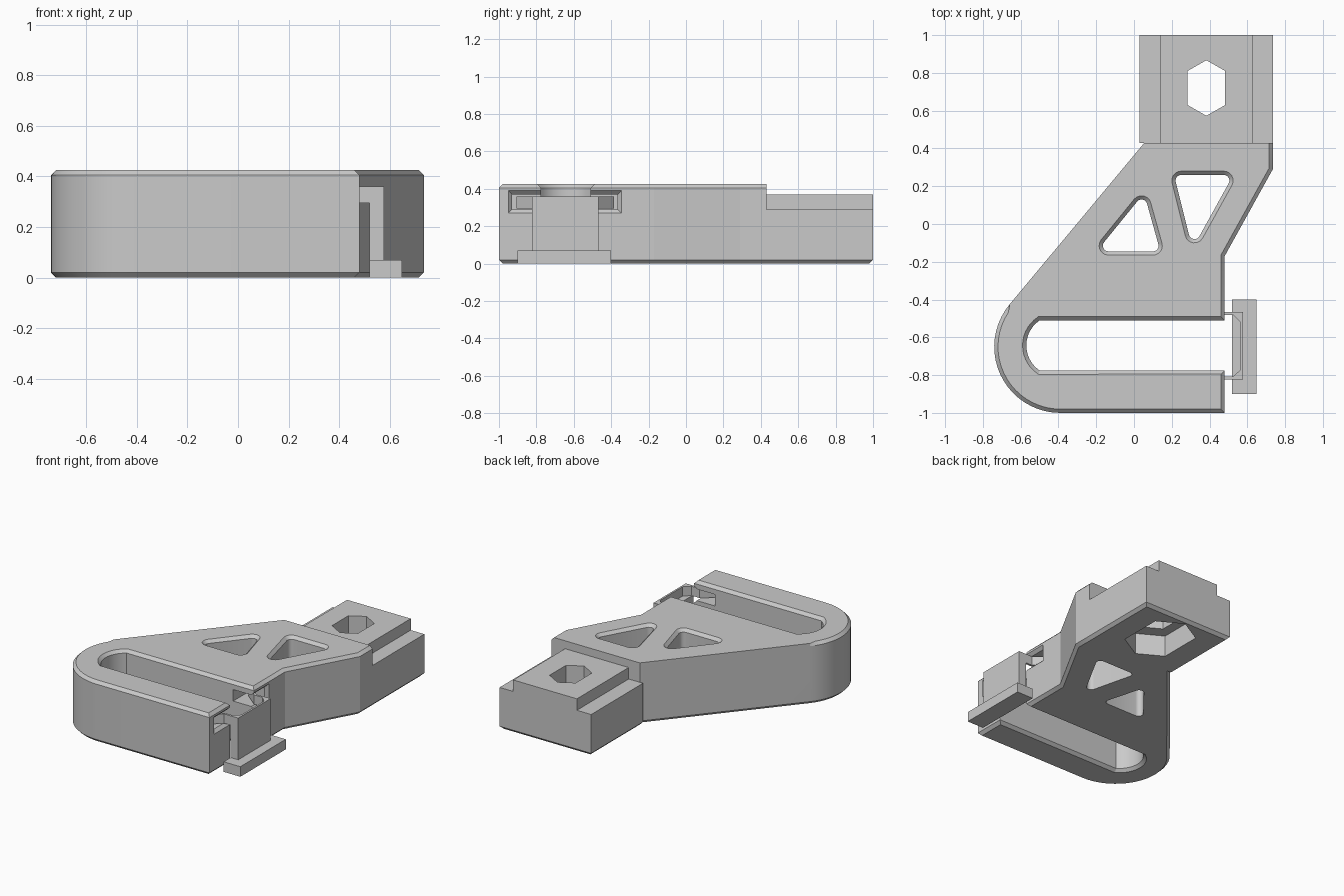
import bpy, bmesh, math
from mathutils import Vector

if "Cube" in bpy.data.objects:
    bpy.data.objects.remove(bpy.data.objects["Cube"], do_unlink=True)

grey = bpy.data.materials.new("plain grey")
grey.use_nodes = True
grey.diffuse_color = (0.59, 0.59, 0.59, 1)
grey.node_tree.nodes["Principled BSDF"].inputs["Base Color"].default_value = grey.diffuse_color

TOP, C = 0.425, 0.02  # body height and chamfer size


def loft(name, rings):
    """Closed solid through rings of equal point count."""
    bm = bmesh.new()
    loops = [[bm.verts.new(p) for p in ring] for ring in rings]
    n = len(loops[0])
    for a, b in zip(loops, loops[1:]):
        for i in range(n):
            j = (i + 1) % n
            bm.faces.new((a[i], a[j], b[j], b[i]))
    bm.faces.new(loops[0][::-1])
    bm.faces.new(loops[-1])
    bmesh.ops.remove_doubles(bm, verts=bm.verts, dist=0.0001)
    bmesh.ops.recalc_face_normals(bm, faces=bm.faces)
    mesh = bpy.data.meshes.new(name)
    bm.to_mesh(mesh)
    bm.free()
    mesh.materials.append(grey)
    ob = bpy.data.objects.new(name, mesh)
    bpy.context.collection.objects.link(ob)
    return ob


def at_z(points, z):
    return [(p[0], p[1], z) for p in points]


def box(name, x0, x1, y0, y1, z0, z1):
    rect = [(x0, y0), (x1, y0), (x1, y1), (x0, y1)]
    return loft(name, [at_z(rect, z0), at_z(rect, z1)])


def boolean(target, tool, operation="DIFFERENCE"):
    mod = target.modifiers.new("cut", "BOOLEAN")
    mod.operation, mod.object, mod.solver = operation, tool, "EXACT"
    bpy.context.view_layer.objects.active = target
    bpy.ops.object.modifier_apply(modifier=mod.name)
    bpy.data.objects.remove(tool, do_unlink=True)


def arc(cx, cy, r, start, end, steps):
    angles = [math.radians(start + (end - start) * i / steps) for i in range(steps + 1)]
    return [(cx + r * math.cos(a), cy + r * math.sin(a)) for a in angles]


def inset(points, dist):
    """Mitred inset of a counter-clockwise outline, dist(a, b) per edge."""
    pts = [Vector(p) for p in points]
    n = len(pts)
    edges = []
    for i in range(n):
        a, b = pts[i], pts[(i + 1) % n]
        d = (b - a).normalized()
        edges.append((Vector((-d.y, d.x)), dist(a, b)))
    out = []
    for i in range(n):
        (n0, d0), (n1, d1) = edges[i - 1], edges[i]
        cross = n0.x * n1.y - n0.y * n1.x
        if abs(cross) < 0.3:
            v = (n0 + n1).normalized() * min(d0, d1)
        else:
            v = Vector(((d0 * n1.y - d1 * n0.y) / cross, (n0.x * d1 - n1.x * d0) / cross))
        out.append(pts[i] + v)
    return out


def rounded(centres, r, steps=6):
    """Outline around counter-clockwise corner centres with radius r."""
    out = []
    n = len(centres)
    for i in range(n):
        p, c, q = (Vector(centres[k % n]) for k in (i - 1, i, i + 1))
        d0, d1 = c - p, q - c
        start = math.degrees(math.atan2(-d0.x, d0.y))
        end = math.degrees(math.atan2(-d1.x, d1.y))
        out += arc(c.x, c.y, r, start, start + (end - start) % 360, steps)
    return out


# Main body outline with the open slot
outline = [(0.055, 0.43)]
outline += arc(-0.39, -0.65, 0.35, 140, 270, 20)
outline += [(0.48, -1.0), (0.48, -0.775)]
outline += arc(-0.41, -0.643, 0.16, 236, 124, 14)
outline += [(0.48, -0.51), (0.48, -0.17), (0.735, 0.29), (0.735, 0.43)]


def is_back(a, b):
    return a.y > 0.42 and b.y > 0.42


def is_slant(a, b):
    return a.y > 0.42 and b.x < -0.5


lower = inset(outline, lambda a, b: 0 if is_back(a, b) else C)
upper = inset(outline, lambda a, b: 0 if is_back(a, b) or is_slant(a, b) else C)
body = loft("main_body", [at_z(lower, 0), at_z(outline, C),
                          at_z(outline, TOP - C), at_z(upper, TOP)])

# Rounded triangular windows with chamfered top rims
windows = [[(-0.135, -0.115), (0.1, -0.115), (0.04, 0.1)],
           [(0.25, 0.23), (0.32, -0.05), (0.475, 0.23)]]
for centres in windows:
    rings = [at_z(rounded(centres, r), z)
             for r, z in ((0.03, -0.1), (0.03, TOP - C), (0.03 + 2 * C, TOP + C))]
    boolean(body, loft("window_cutter", rings))

# Flared pocket in the open end that takes the latch
rings = []
for x, grow in ((0.32, 0), (0.46, 0), (0.50, 2 * C)):
    y0, y1, z0, z1 = -0.93 - grow, -0.365 + grow, 0.29 - grow, 0.37 + grow
    rings.append([(x, y0, z0), (x, y1, z0), (x, y1, z1), (x, y0, z1)])
boolean(body, loft("pocket_cutter", rings))

# Stepped mounting block
foot = [(0.03, 0.43), (0.735, 0.43), (0.735, 1.0), (0.03, 1.0)]
foot_low = inset(foot, lambda a, b: 0 if a.y < 0.5 and b.y < 0.5 else C)
block = loft("mounting_block", [at_z(foot_low, 0), at_z(foot, C), at_z(foot, 0.29)])
boolean(block, box("block_ridge", 0.14, 0.63, 0.43, 1.0, 0.2, 0.37), "UNION")

# Long hexagon bolt hole with a wider nut recess below
hexagon = [(0, 0.147), (-0.1, 0.09), (-0.1, -0.09), (0, -0.147), (0.1, -0.09), (0.1, 0.09)]
for scale, z0, z1 in ((1, -0.1, 0.5), (1.7, -0.1, 0.15)):
    shape = [(0.383 + x * scale, 0.72 + y * scale) for x, y in hexagon]
    boolean(block, loft("hole_cutter", [at_z(shape, z0), at_z(shape, z1)]))

# Sliding latch: upright wall, hollowed top, foot grip
MID = -0.645
latch = box("latch_wall", 0.52, 0.578, MID - 0.178, MID + 0.178, 0.03, 0.36)
hollow = [(0.50, MID - 0.163), (0.525, MID - 0.163), (0.565, MID - 0.125),
          (0.565, MID + 0.125), (0.525, MID + 0.163), (0.50, MID + 0.163)]
boolean(latch, loft("hollow_cutter", [at_z(hollow, 0.295), at_z(hollow, 0.5)]))
grip = box("latch_grip", 0.52, 0.648, -0.9, -0.4, 0, 0.07)

# Thin arms that flare outward inside the pocket
parts = [body, block, latch, grip]
for side, label in ((1, "back"), (-1, "front")):
    path = [(0.52, 0.163), (0.52, 0.178), (0.47, 0.178), (0.38, 0.26),
            (0.36, 0.26), (0.36, 0.245), (0.46, 0.163)]
    path = [(x, MID + side * y) for x, y in path]
    parts.append(loft("latch_arm_" + label, [at_z(path, 0.295), at_z(path, 0.36)]))

# Smooth the curves, keep edges sharp
bpy.ops.object.select_all(action="DESELECT")
for ob in parts:
    ob.select_set(True)
bpy.context.view_layer.objects.active = body
bpy.ops.object.shade_smooth_by_angle(angle=math.radians(25))
